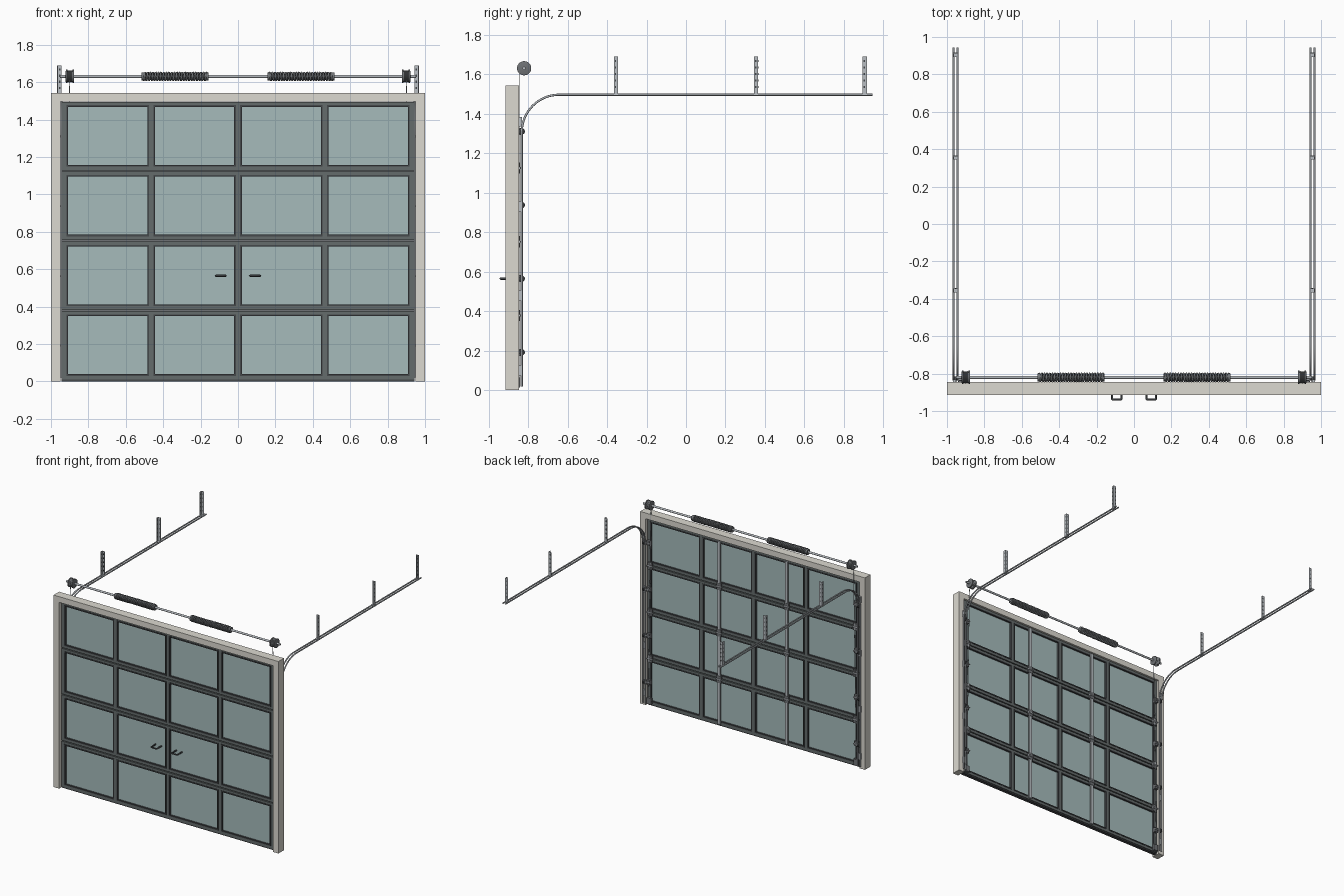
import bpy, bmesh
from math import pi, sin, cos
from mathutils import Matrix, Vector

if "Cube" in bpy.data.objects:
    bpy.data.objects.remove(bpy.data.objects["Cube"])


def material(name, *rgba):
    m = bpy.data.materials.new(name)
    m.diffuse_color = rgba if len(rgba) == 4 else (*rgba, 1)
    m.use_nodes = True
    m.node_tree.nodes["Principled BSDF"].inputs["Base Color"].default_value = m.diffuse_color
    return m


BEIGE = material("jamb_paint", 0.72, 0.70, 0.64)
DARK = material("dark_aluminium", 0.13, 0.15, 0.15)
BLACK = material("black_rubber", 0.06, 0.065, 0.07)
IRON = material("dark_iron", 0.16, 0.17, 0.18)
STEEL = material("steel", 0.48, 0.51, 0.54)
GLASS = material("tinted_glass", 0.38, 0.50, 0.50, 0.7)


def finish(name, bm, mat, smooth=False):
    bmesh.ops.recalc_face_normals(bm, faces=bm.faces)
    me = bpy.data.meshes.new(name)
    bm.to_mesh(me)
    bm.free()
    me.materials.append(mat)
    ob = bpy.data.objects.new(name, me)
    bpy.context.collection.objects.link(ob)
    if smooth:
        bpy.ops.object.select_all(action='DESELECT')
        ob.select_set(True)
        bpy.context.view_layer.objects.active = ob
        bpy.ops.object.shade_smooth_by_angle()
    return ob


def boxes(name, mat, spans):
    """One object from boxes given as (x0, x1, y0, y1, z0, z1)."""
    bm = bmesh.new()
    for x0, x1, y0, y1, z0, z1 in spans:
        mtx = Matrix.Translation(((x0 + x1) / 2, (y0 + y1) / 2, (z0 + z1) / 2)) \
            @ Matrix.Diagonal((abs(x1 - x0), y1 - y0, z1 - z0, 1))
        bmesh.ops.create_cube(bm, size=1, matrix=mtx)
    return finish(name, bm, mat)


def lathe_x(name, mat, profile, y, z, n=32):
    """Spin (x, radius) points about an axis along x."""
    bm = bmesh.new()
    rings = [[bm.verts.new((x, y + r * cos(2 * pi * i / n), z + r * sin(2 * pi * i / n)))
              for i in range(n)] for x, r in profile]
    for a, b in zip(rings, rings[1:]):
        for i in range(n):
            j = (i + 1) % n
            bm.faces.new((a[i], a[j], b[j], b[i]))
    bm.faces.new(rings[0])
    bm.faces.new(rings[-1])
    return finish(name, bm, mat, True)


def tube(name, mat, pts, r, res=2):
    cu = bpy.data.curves.new(name, 'CURVE')
    cu.dimensions = '3D'
    cu.bevel_depth, cu.bevel_resolution, cu.use_fill_caps = r, res, True
    sp = cu.splines.new('POLY')
    sp.points.add(len(pts) - 1)
    for p, co in zip(sp.points, pts):
        p.co = (*co, 1)
    cu.materials.append(mat)
    ob = bpy.data.objects.new(name, cu)
    bpy.context.collection.objects.link(ob)
    return ob


# Door opening surround
Y0, Y1 = -0.915, -0.845
for s, side in ((-1, "left"), (1, "right")):
    boxes(f"{side}_jamb", BEIGE, [(s * 0.95, s, Y0, Y1, 0, 1.543)])
boxes("header", BEIGE, [(-0.95, 0.95, Y0, Y1, 1.497, 1.543)])

# Four glazed door sections
F, B = -0.893, -0.858
W = 0.944
H = 0.373
stiles = [(-W, -0.912), (-0.482, -0.446), (-0.018, 0.018), (0.446, 0.482), (0.912, W)]
for k in range(4):
    z0 = 0.010 + k * H
    z1 = z0 + H - 0.007
    g0, g1 = z0 + 0.026, z1 - 0.024
    frame = [(-W, W, F, B, z0, g0), (-W, W, F, B, g1, z1)]
    frame += [(a, b, F, B, g0, g1) for a, b in stiles]
    boxes(f"section_{k + 1}_frame", DARK, frame)
    # tongue that partly closes the joint between sections
    if k < 3:
        boxes(f"section_{k + 1}_tongue", IRON, [(-W, W, -0.882, -0.870, z1, z1 + 0.007)])
    beads, panes = [], []
    for (_, a), (b, _) in zip(stiles, stiles[1:]):
        panes.append((a, b, -0.879, -0.873, g0, g1))
        for y0, y1 in ((F - 0.004, F + 0.010), (B - 0.010, B + 0.003)):
            t = 0.006
            beads += [(a - t, a + 0.003, y0, y1, g0 - t, g1 + t),
                      (b - 0.003, b + t, y0, y1, g0 - t, g1 + t),
                      (a, b, y0, y1, g0 - t, g0 + 0.003),
                      (a, b, y0, y1, g1 - 0.003, g1 + t)]
    boxes(f"section_{k + 1}_glazing_beads", BLACK, beads)
    boxes(f"section_{k + 1}_glass", GLASS, panes)
boxes("bottom_seal", BLACK, [(-W, W, -0.888, -0.863, 0, 0.011)])

# Rear stiffeners and hinges
for s, side in ((-1, "left"), (1, "right")):
    x = s * 0.3
    boxes(f"{side}_stiffeners", STEEL,
          [(x - 0.012, x + 0.012, B, -0.846, 0.018 + k * H, 0.368 + k * H) for k in range(4)])
    for k in range(1, 4):
        z = 0.006 + k * H
        for label, hx in (("inner", x), ("outer", s * 0.915)):
            boxes(f"{side}_{label}_hinge_{k}", IRON,
                  [(hx - 0.02, hx + 0.02, B, -0.844, z - 0.028, z + 0.028)])
            lathe_x(f"{side}_{label}_hinge_pin_{k}", STEEL,
                    [(hx - 0.022, 0.006), (hx + 0.022, 0.006)], -0.843, z, 12)

# Pull handles
for s, side in ((-1, "left"), (1, "right")):
    tube(f"{side}_handle", BLACK,
         [(s * 0.066, -0.876, 0.565), (s * 0.066, -0.934, 0.565), (s * 0.071, -0.939, 0.565),
          (s * 0.112, -0.939, 0.565), (s * 0.117, -0.934, 0.565), (s * 0.117, -0.876, 0.565)], 0.006)

# Curved tracks, each a pair of rails
R, TY, TZ = 0.19, -0.832, 1.497
path = [(TY, 0.02)]
path += [(TY + R - R * cos(a), TZ - R + R * sin(a)) for a in (i * pi / 32 for i in range(17))]
path.append((0.945, TZ))
for s, side in ((-1, "left"), (1, "right")):
    for label, x in (("inner", 0.944), ("outer", 0.966)):
        tube(f"{side}_{label}_track", STEEL, [(s * x, y, z) for y, z in path], 0.0055)
    boxes(f"{side}_track_brackets", STEEL,
          [(s * 0.951, s * 0.968, -0.846, TY, z - 0.025, z + 0.025) for z in (0.10, 0.48, 0.93, 1.36)])
    # Rollers with stems and door brackets
    for k in range(4):
        z = 0.192 + k * H
        lathe_x(f"{side}_roller_{k + 1}", BLACK,
                [(s * 0.948, 0.011), (s * 0.950, 0.016), (s * 0.960, 0.016), (s * 0.962, 0.011)],
                TY, z, 20)
        lathe_x(f"{side}_roller_stem_{k + 1}", STEEL,
                [(s * 0.905, 0.005), (s * 0.955, 0.005)], TY, z, 12)
        boxes(f"{side}_roller_bracket_{k + 1}", IRON,
              [(s * 0.908, s * 0.938, B, -0.836, z - 0.018, z + 0.018)])
    # Perforated angle hangers
    for k, y in enumerate((-0.355, 0.355, 0.905)):
        boxes(f"{side}_hanger_{k + 1}", STEEL,
              [(s * 0.963, s * 0.967, y - 0.011, y + 0.011, TZ, 1.69),
               (s * 0.943, s * 0.967, y + 0.007, y + 0.011, TZ, 1.69),
               (s * 0.941, s * 0.969, y - 0.011, y + 0.011, TZ - 0.004, TZ + 0.006)])
        slots = []
        for i in range(5):
            z = 1.53 + i * 0.033
            slots += [(s * 0.9625, s * 0.9675, y - 0.005, y + 0.001, z, z + 0.012),
                      (s * 0.950, s * 0.956, y + 0.0065, y + 0.0115, z, z + 0.012)]
        boxes(f"{side}_hanger_slots_{k + 1}", BLACK, slots)

# Counterbalance shaft, springs, drums and cables
SY, SZ = -0.82, 1.631
lathe_x("torsion_shaft", STEEL, [(-0.952, 0.008), (0.952, 0.008)], SY, SZ, 20)
for s, side in ((-1, "left"), (1, "right")):
    turns, n = 24, 14
    tube(f"{side}_torsion_spring", IRON,
         [(s * (0.166 + 0.341 * i / (turns * n)), SY + 0.020 * cos(2 * pi * i / n),
           SZ + 0.020 * sin(2 * pi * i / n)) for i in range(turns * n + 1)], 0.006, 1)
    for label, a, b in (("inner", 0.158, 0.178), ("outer", 0.495, 0.515)):
        lathe_x(f"{side}_{label}_spring_cone", IRON, [(s * a, 0.022), (s * b, 0.022)], SY, SZ, 24)
    drum = [(0.876, 0.030), (0.878, 0.036), (0.884, 0.036), (0.886, 0.031)]
    for i in range(4):
        x = 0.889 + i * 0.006
        drum += [(x, 0.033), (x + 0.003, 0.030)]
    drum += [(0.912, 0.036), (0.919, 0.036), (0.921, 0.030)]
    lathe_x(f"{side}_cable_drum", IRON, [(s * x, r) for x, r in drum], SY, SZ)
    tube(f"{side}_lift_cable", STEEL, [(s * 0.90, -0.842, SZ - 0.02), (s * 0.925, -0.842, 0.05)], 0.002, 1)
    boxes(f"{side}_bottom_bracket", IRON, [(s * 0.90, s * 0.94, B, -0.840, 0.015, 0.065)])
